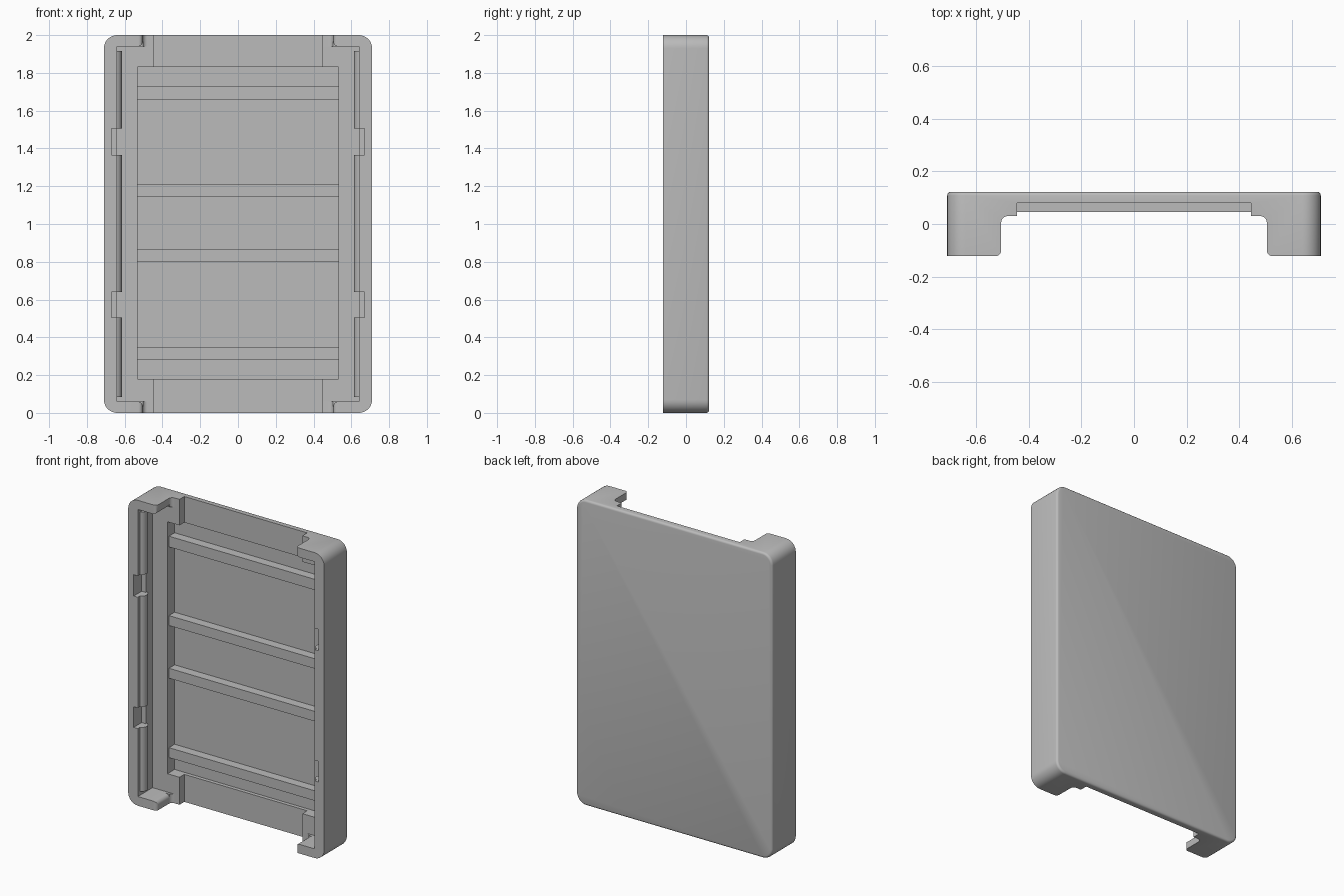
import bpy, bmesh, math
from mathutils import Vector

if "Cube" in bpy.data.objects:
    bpy.data.objects.remove(bpy.data.objects["Cube"])

grey = bpy.data.materials.new("plastic_grey")
grey.diffuse_color = (0.5, 0.5, 0.5, 1)
grey.use_nodes = True
grey.node_tree.nodes["Principled BSDF"].inputs["Base Color"].default_value = grey.diffuse_color


def prism(name, pts, axis, a, b):
    """Extrude a 2D outline along an axis: 'y' takes (x, z), 'z' takes (x, y)."""
    bm = bmesh.new()
    place = (lambda u, v, w: (u, w, v)) if axis == 'y' else (lambda u, v, w: (u, v, w))
    face = bm.faces.new([bm.verts.new(place(u, v, a)) for u, v in pts])
    ext = bmesh.ops.extrude_face_region(bm, geom=[face])
    new = [g for g in ext['geom'] if isinstance(g, bmesh.types.BMVert)]
    bmesh.ops.translate(bm, verts=new, vec=Vector(place(0, 0, b - a)))
    bmesh.ops.recalc_face_normals(bm, faces=bm.faces)
    me = bpy.data.meshes.new(name)
    bm.to_mesh(me)
    bm.free()
    me.materials.append(grey)
    ob = bpy.data.objects.new(name, me)
    bpy.context.collection.objects.link(ob)
    return ob


def box(name, x0, x1, y0, y1, z0, z1):
    return prism(name, [(x0, z0), (x1, z0), (x1, z1), (x0, z1)], 'y', y0, y1)


def arc(cx, cy, r, d0, d1, n=6):
    return [(cx + r * math.cos(math.radians(d0 + (d1 - d0) * i / n)),
             cy + r * math.sin(math.radians(d0 + (d1 - d0) * i / n))) for i in range(n + 1)]


def apply_mod(ob, mod):
    bpy.context.view_layer.objects.active = ob
    bpy.ops.object.modifier_apply(modifier=mod.name)


def cut(ob, cutter):
    mod = ob.modifiers.new("cut", 'BOOLEAN')
    mod.operation, mod.solver, mod.object = 'DIFFERENCE', 'EXACT', cutter
    apply_mod(ob, mod)
    bpy.data.objects.remove(cutter)


def smooth(ob):
    bpy.ops.object.select_all(action='DESELECT')
    ob.select_set(True)
    bpy.context.view_layer.objects.active = ob
    bpy.ops.object.shade_smooth_by_angle(angle=math.radians(32))


W, D, R = 0.71, 0.1225, 0.07      # half width, half depth, corner radius
WALL, FLOOR = 0.64, 0.03          # inner wall and ledge surface

# Outer shell: rounded outline with a softened back rim
outline = (arc(W - R, R, R, -90, 0, 8) + arc(W - R, 2 - R, R, 0, 90, 8)
           + arc(R - W, 2 - R, R, 90, 180, 8) + arc(R - W, R, R, 180, 270, 8))
shell = prism("shell", outline, 'y', -D, D)
bm = bmesh.new()
bm.from_mesh(shell.data)
rim = [e for e in bm.edges if all(v.co.y > D - 0.001 for v in e.verts)]
bmesh.ops.bevel(bm, geom=rim, offset=0.014, segments=3, profile=0.5, affect='EDGES')
bm.to_mesh(shell.data)
bm.free()

# Main cavity
cut(shell, box("cavity", -WALL, WALL, -0.3, FLOOR, 0.06, 1.94))

# Opening through the top and bottom walls, with filleted corners
half = arc(0.527, -0.1005, 0.022, 270, 180) + arc(0.480, 0.005, 0.025, 0, 90)
half = [(0.527, -0.3)] + half
cut(shell, prism("opening", half + [(-x, y) for x, y in reversed(half)], 'z', -0.2, 2.2))

# Rounded inner corners on the wall tips
r = 0.025
for sx in (-1, 1):
    for sz in (-1, 1):
        tip = [(0.495, 0.93), (0.505 + r, 0.93)] + arc(0.505 + r, 0.94 + r, r, 270, 180)
        tip += [(0.495, 0.94 + r)]
        cut(shell, prism("tip_round", [(sx * x, 1 + sz * z) for x, z in tip], 'y', -0.3, 0.012))

# Shallow end recess and deeper central pocket
cut(shell, box("end_recess", -0.445, 0.445, -0.3, 0.08, -0.2, 2.2))
cut(shell, box("pocket", -0.532, 0.532, -0.3, 0.104, 0.18, 1.83))

# Clip notches in the side walls
for sx in (-1, 1):
    for z0, z1 in ((0.505, 0.64), (1.365, 1.505)):
        x0, x1 = sorted((sx * 0.60, sx * 0.67))
        cut(shell, box("notch", x0, x1, -0.3, -0.04, z0, z1))
smooth(shell)

# Cross ribs across the pocket
for i, (z0, z1) in enumerate(((0.28, 0.345), (0.80, 0.865), (1.145, 1.21), (1.66, 1.73))):
    box(f"cross_rib_{i + 1}", -0.535, 0.535, 0.045, 0.108, z0, z1)

# Rounded snap beads along the inner side walls, interrupted at the notches
for side, sx in (("left", -1), ("right", 1)):
    for i, (z0, z1) in enumerate(((0.085, 0.505), (0.64, 1.365), (1.505, 1.915))):
        prof = arc(0.655, -0.065, 0.04, 112, 248, 10)
        smooth(prism(f"snap_bead_{side}_{i + 1}", [(sx * x, y) for x, y in prof], 'z', z0, z1))
